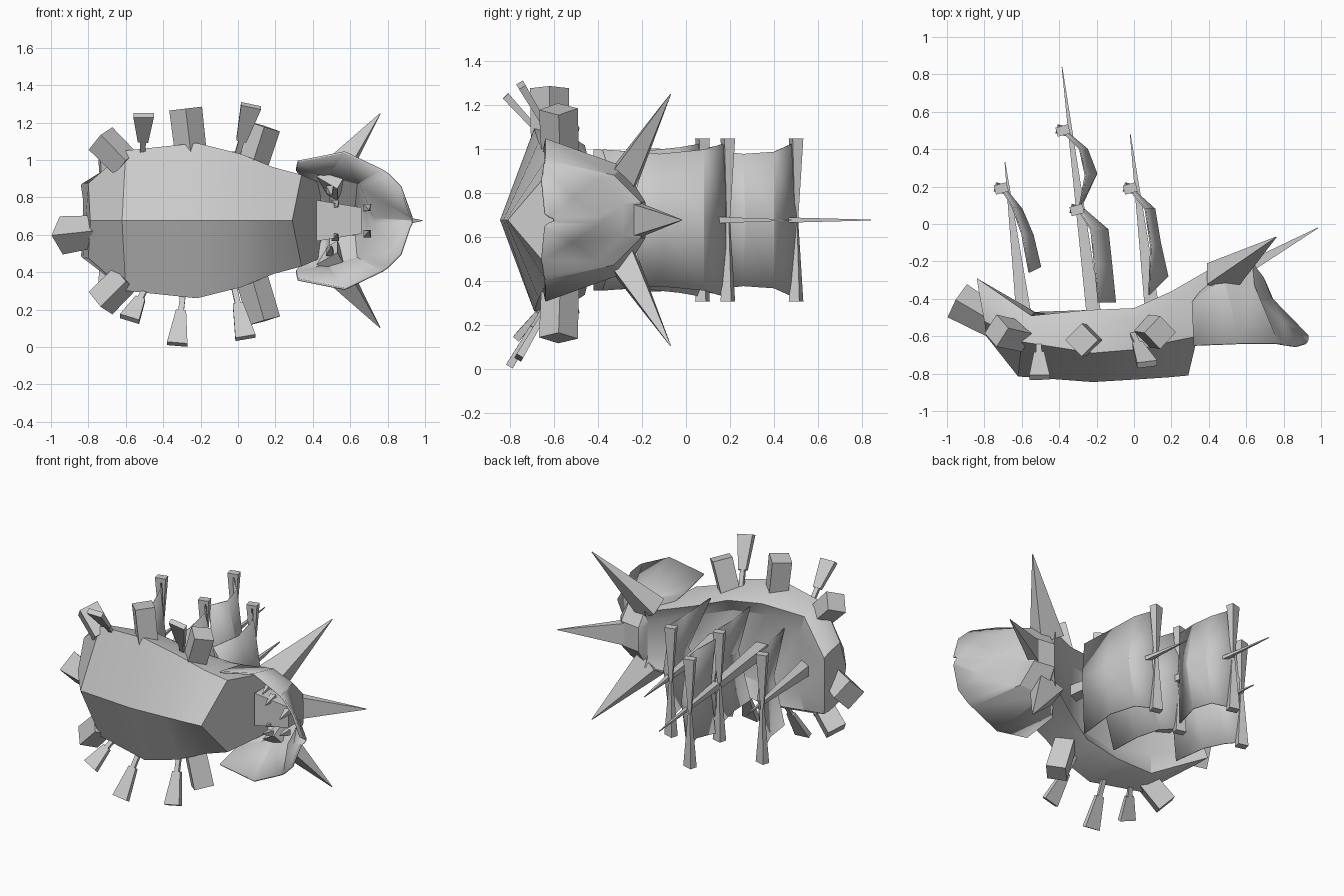
import bpy
import bmesh
import math
from mathutils import Vector, Matrix

cube = bpy.data.objects.get("Cube")
if cube:
    bpy.data.objects.remove(cube, do_unlink=True)

MID = 0.676  # height of the ship's plane of symmetry

grey = bpy.data.materials.new("plain_grey")
grey.use_nodes = True
grey.diffuse_color = (0.6, 0.6, 0.6, 1)
grey.node_tree.nodes["Principled BSDF"].inputs["Base Color"].default_value = (0.6, 0.6, 0.6, 1)


def make(name, verts, faces, smooth=False, thickness=0):
    mesh = bpy.data.meshes.new(name)
    bm = bmesh.new()
    vs = [bm.verts.new(v) for v in verts]
    for f in faces:
        bm.faces.new([vs[i] for i in f])
    bmesh.ops.recalc_face_normals(bm, faces=bm.faces)
    bm.to_mesh(mesh)
    bm.free()
    mesh.materials.append(grey)
    obj = bpy.data.objects.new(name, mesh)
    bpy.context.collection.objects.link(obj)
    if smooth:
        bpy.ops.object.select_all(action='DESELECT')
        obj.select_set(True)
        bpy.context.view_layer.objects.active = obj
        bpy.ops.object.shade_smooth_by_angle(angle=math.radians(28))
    if thickness:
        mod = obj.modifiers.new("thickness", 'SOLIDIFY')
        mod.thickness = thickness
        mod.offset = 0
    return obj


def loft(name, rings, closed=True, smooth=True, thickness=0):
    n = len(rings[0])
    verts = [v for r in rings for v in r]
    faces = []
    for i in range(len(rings) - 1):
        for j in range(n if closed else n - 1):
            k = (j + 1) % n
            faces.append((i * n + j, i * n + k, i * n + n + k, i * n + n + j))
    if closed:
        faces.append(tuple(range(n)))
        faces.append(tuple(range(len(verts) - n, len(verts))))
    return make(name, verts, faces, smooth, thickness)


def mirrored(row):
    """Points (x, y, half width) on one side, then back along the other side."""
    return ([(x, y, MID + w) for x, y, w in row]
            + [(x, y, MID - w) for x, y, w in reversed(row)])


def beam(name, a, b, start, end, hint=(1, 0, 0), roll=0):
    """Four-sided tapered bar; start and end are (width along hint, depth)."""
    a, b = Vector(a), Vector(b)
    d = (b - a).normalized()
    u = Vector(hint)
    u = (u - d * u.dot(d)).normalized()
    u = Matrix.Rotation(math.radians(roll), 3, d) @ u
    v = d.cross(u)
    rings = [[p + u * (w * i / 2) + v * (t * j / 2)
              for i, j in ((-1, -1), (1, -1), (1, 1), (-1, 1))]
             for p, (w, t) in ((a, start), (b, end))]
    return loft(name, rings, smooth=False)


# Hull: keel (x, y), then chine, knuckle, rail and deck edge (x, y, half beam)
stations = [
    ((-.79, -.60), (-.80, -.52, .20), (-.83, -.36, .20), (-.84, -.29, .19), (-.83, -.31, .12)),
    ((-.62, -.815), (-.60, -.63, .375), (-.58, -.55, .355), (-.55, -.49, .32), (-.53, -.47, .20)),
    ((-.22, -.845), (-.22, -.69, .415), (-.24, -.53, .385), (-.25, -.46, .34), (-.25, -.52, .24)),
    ((.03, -.83), (.02, -.67, .355), (.00, -.51, .335), (.00, -.45, .30), (.00, -.51, .21)),
    ((.18, -.82), (.19, -.63, .285), (.20, -.43, .27), (.20, -.36, .24), (.20, -.42, .16)),
    ((.29, -.81), (.34, -.60, .245), (.42, -.33, .21), (.46, -.21, .19), (.45, -.23, .12)),
]
loft("hull", [[(*keel, MID)] + mirrored(side) for keel, *side in stations])

# Hollow figurehead: rim, shoulder and crest, each (x, y, half width)
hood = [
    ((.32, -.65, .315), (.31, -.42, .27), (.45, -.24, .10)),
    ((.57, -.64, .365), (.48, -.29, .24), (.49, -.19, .08)),
    ((.77, -.64, .27), (.64, -.33, .20), (.63, -.21, .08)),
    ((.80, -.645, .25), (.66, -.40, .185), (.69, -.29, .07)),
    ((.87, -.655, .18), (.79, -.52, .10), (.73, -.395, .015)),
    ((.92, -.64, .03), (.93, -.62, .015), (.93, -.60, .006)),
]
loft("figurehead_shell", [mirrored(row) for row in hood], closed=False, thickness=0.012)

# Horns, throat and teeth
beam("middle_horn", (.62, -.225, MID), (.985, -.02, MID), (.06, .15), (.004, .004))
for s, label in ((1, "upper"), (-1, "lower")):
    beam(label + "_horn", (.46, -.29, MID + s * .18), (.76, -.07, MID + s * .572),
         (.17, .13), (.004, .004))
    for i, (x, y, w) in enumerate(((.49, -.35, .17), (.52, -.36, .09), (.69, -.45, .07))):
        beam(f"{label}_tooth_{i}", (x, y, MID + s * w), (x + .01, y - .1, MID + s * w * .8),
             (.04, .04), (.005, .005))
beam("throat", (.42, -.36, MID), (.66, -.36, MID), (.22, .12), (.14, .08), hint=(0, 0, 1))

# Masts and yards
for label, base, tip in (("mizzen", (-.59, -.48), (-.69, .33)),
                         ("main", (-.21, -.52), (-.385, .84)),
                         ("fore", (.10, -.48), (-.02, .48))):
    beam(label + "_mast", (*base, MID), (*tip, MID), (.08, .075), (.004, .004))
for label, x, y in (("mizzen", -.71, .19), ("main_top", -.38, .50),
                    ("main_lower", -.305, .075), ("fore", -.02, .19)):
    for s, end in ((1, "upper"), (-1, "lower")):
        beam(f"{label}_yard_{end}", (x, y, MID), (x, y, MID + s * .37),
             (.02, .015), (.07, .05), roll=15)

# Sails: rows of (edge x, edge y, centre x, centre y, half width)
sails = {
    "mizzen_sail": [(-.71, .19, -.69, .19, .34), (-.65, .09, -.60, .08, .33),
                    (-.60, -.05, -.54, -.06, .32), (-.56, -.26, -.50, -.23, .33)],
    "main_top_sail": [(-.38, .49, -.37, .50, .35), (-.29, .40, -.25, .40, .31),
                      (-.26, .26, -.20, .27, .30), (-.29, .10, -.27, .12, .32)],
    "main_sail": [(-.30, .08, -.28, .09, .35), (-.23, -.03, -.14, -.03, .33),
                  (-.21, -.22, -.12, -.22, .31), (-.19, -.42, -.10, -.42, .32)],
    "fore_sail": [(-.02, .18, .00, .18, .35), (.06, .08, .11, .08, .32),
                  (.09, -.12, .14, -.10, .30), (.08, -.38, .18, -.28, .32)],
}
for label, rows in sails.items():
    rings = [[(ex, ey, MID - w), (cx, cy, MID), (ex, ey, MID + w)]
             for ex, ey, cx, cy, w in rows]
    loft(label, rings, closed=False, thickness=0.008)

# Square guns around the hull
guns = [
    ((-.60, -.60, .98), (-.735, -.57, 1.115)),
    ((-.25, -.62, 1.02), (-.28, -.62, 1.275)),
    ((.06, -.57, .93), (.14, -.58, 1.18)),
    ((-.60, -.60, .37), (-.735, -.57, .235)),
    ((.06, -.57, .42), (.14, -.58, .14)),
]
for i, (a, b) in enumerate(guns):
    beam(f"gun_{i}", a, b, (.12, .12), (.125, .125), roll=45)
beam("stern_gun", (-.74, -.53, .62), (-.945, -.41, .597), (.12, .12), (.145, .145),
     hint=(0, 0, 1), roll=45)

# Oars: thin shaft and a flared blade
oars = [
    ((-.51, -.60, 1.00), (-.505, -.82, 1.24)),
    ((-.02, -.56, .97), (.07, -.75, 1.29)),
    ((-.48, -.60, .34), (-.58, -.76, .15)),
    ((-.29, -.62, .32), (-.325, -.80, .015)),
    ((-.03, -.58, .36), (.04, -.76, .05)),
]
for i, (a, b) in enumerate(oars):
    joint = Vector(a).lerp(Vector(b), .42)
    beam(f"oar_shaft_{i}", a, joint, (.03, .02), (.03, .02))
    beam(f"oar_blade_{i}", joint, b, (.055, .025), (.11, .035))
